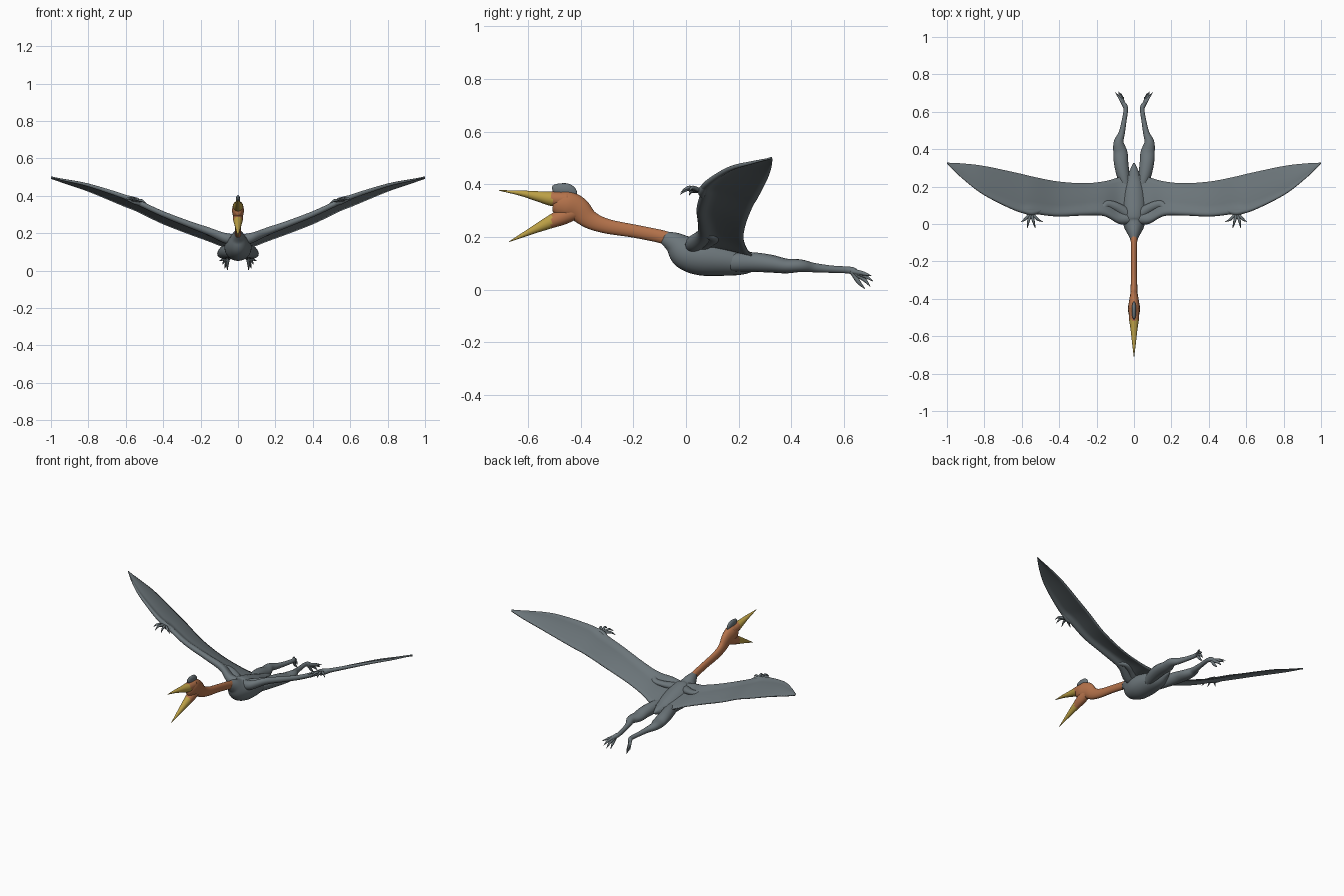
import bpy, bmesh, math
from mathutils import Vector


def material(name, rgb):
    m = bpy.data.materials.new(name)
    m.diffuse_color = (*rgb, 1)
    return m


GREY = material("slate grey skin", (0.15, 0.18, 0.195))
ORANGE = material("rusty orange skin", (0.46, 0.17, 0.07))
YELLOW = material("ochre beak", (0.50, 0.35, 0.06))


def spline(points, steps):
    """Catmull-Rom interpolation of rows of numbers."""
    out = []
    for i in range(len(points) - 1):
        a, b = points[max(i - 1, 0)], points[i]
        c, d = points[i + 1], points[min(i + 2, len(points) - 1)]
        for k in range(steps):
            t = k / steps
            out.append([0.5 * (2 * q + (r - p) * t + (2 * p - 5 * q + 4 * r - s) * t * t
                               + (3 * q - p - 3 * r + s) * t ** 3)
                        for p, q, r, s in zip(a, b, c, d)])
    out.append(list(points[-1]))
    return out


def loft(name, rings, mats, rule=None, mirror=False):
    """Skin closed rings, cap the ends, colour faces by a rule on the centre."""
    bm = bmesh.new()
    vr = [[bm.verts.new(p) for p in ring] for ring in rings]
    n = len(vr[0])
    for a, b in zip(vr, vr[1:]):
        for i in range(n):
            j = (i + 1) % n
            bm.faces.new((a[i], a[j], b[j], b[i]))
    bm.faces.new(vr[0])
    bm.faces.new(vr[-1])
    bmesh.ops.recalc_face_normals(bm, faces=bm.faces)
    for f in bm.faces:
        f.smooth = True
        if rule:
            f.material_index = rule(f.calc_center_median())
    me = bpy.data.meshes.new(name)
    bm.to_mesh(me)
    bm.free()
    for m in mats:
        me.materials.append(m)
    ob = bpy.data.objects.new(name, me)
    bpy.context.collection.objects.link(ob)
    if mirror:
        ob.modifiers.new("Mirror", 'MIRROR').use_mirror_merge = False
    return ob


def tube(name, points, mats, rule=None, mirror=False, steps=6, sides=16):
    """Elliptical tube through points (x, y, z, side radius, up radius)."""
    rows = spline(points, steps)
    rings = []
    for i, row in enumerate(rows):
        a, b = rows[max(i - 1, 0)], rows[min(i + 1, len(rows) - 1)]
        t = (Vector(b[:3]) - Vector(a[:3])).normalized()
        side = t.cross(Vector((0, 0, 1))).normalized()
        up = side.cross(t)
        rx, rz = max(row[3], 0.0008), max(row[4], 0.0008)
        rings.append([Vector(row[:3]) + side * rx * math.cos(q) + up * rz * math.sin(q)
                      for q in (2 * math.pi * k / sides for k in range(sides))])
    return loft(name, rings, mats, rule, mirror)


# Torso with short pointed tail
tube("torso", [(0, -0.085, 0.198, 0.018, 0.024), (0, -0.045, 0.178, 0.036, 0.042),
               (0, 0.0, 0.143, 0.058, 0.066), (0, 0.06, 0.127, 0.072, 0.073),
               (0, 0.14, 0.115, 0.068, 0.063), (0, 0.22, 0.105, 0.052, 0.047),
               (0, 0.28, 0.110, 0.026, 0.025), (0, 0.325, 0.112, 0.004, 0.006)],
     [GREY], sides=24)

# Neck flowing into the head, grey at the base
tube("neck_and_head", [(0, -0.04, 0.185, 0.022, 0.026), (0, -0.10, 0.203, 0.017, 0.025),
                       (0, -0.20, 0.223, 0.016, 0.025), (0, -0.30, 0.241, 0.017, 0.028),
                       (0, -0.365, 0.266, 0.019, 0.035), (0, -0.41, 0.305, 0.026, 0.047),
                       (0, -0.45, 0.322, 0.032, 0.052), (0, -0.485, 0.326, 0.028, 0.045),
                       (0, -0.505, 0.328, 0.018, 0.030)],
     [GREY, ORANGE], lambda c: 1 if c.y < -0.072 else 0)

# Open beak, upper and lower halves
tube("upper_beak", [(0, -0.45, 0.343, 0.028, 0.028), (0, -0.505, 0.345, 0.027, 0.028),
                    (0, -0.56, 0.354, 0.019, 0.020), (0, -0.63, 0.367, 0.011, 0.010),
                    (0, -0.71, 0.377, 0.001, 0.001)],
     [ORANGE, YELLOW], lambda c: 1 if c.y < -0.525 + (c.z - 0.32) * -0.2 + 0.02 else 0)
tube("lower_beak", [(0, -0.42, 0.298, 0.024, 0.030), (0, -0.47, 0.277, 0.027, 0.031),
                    (0, -0.52, 0.255, 0.021, 0.024), (0, -0.59, 0.222, 0.012, 0.013),
                    (0, -0.672, 0.182, 0.001, 0.001)],
     [ORANGE, YELLOW], lambda c: 1 if c.y < -0.51 else 0)

# Rounded crest on the skull
tube("crest", [(0, -0.508, 0.380, 0.003, 0.008), (0, -0.495, 0.382, 0.009, 0.019),
               (0, -0.455, 0.378, 0.012, 0.026), (0, -0.432, 0.368, 0.009, 0.020),
               (0, -0.42, 0.350, 0.003, 0.006)], [GREY])

# Wing stations: x, leading y, trailing y, leading z, trailing z, arm radius
STATIONS = [(0.02, 0.0, 0.265, 0.165, 0.125, 0.030), (0.08, 0.0, 0.25, 0.178, 0.130, 0.028),
            (0.16, 0.042, 0.228, 0.212, 0.160, 0.022), (0.27, 0.045, 0.218, 0.252, 0.200, 0.018),
            (0.41, 0.040, 0.228, 0.307, 0.255, 0.016), (0.54, 0.055, 0.253, 0.367, 0.318, 0.016),
            (0.62, 0.065, 0.272, 0.400, 0.350, 0.013), (0.80, 0.153, 0.310, 0.457, 0.425, 0.009),
            (0.92, 0.245, 0.324, 0.482, 0.466, 0.006), (1.0, 0.322, 0.328, 0.497, 0.494, 0.002)]


def wing_section(row):
    x, yl, yt, zl, zt, r = row
    chord = max(yt - yl, 0.004)
    upper, lower = [], []
    for k in range(15):
        u = (k / 14) ** 1.6
        d = u * chord
        # round arm at the front, thin membrane behind it
        bulge = math.sqrt(max(0, 1 - ((d - r) / r) ** 2)) * r if d < r else \
            r * math.exp(-((d - r) / (1.6 * r)) ** 2)
        half = max(bulge, 0.003 * min(1, d / r))
        y, z = yl + d, zl + (zt - zl) * u ** 1.3 + 0.006 * math.sin(math.pi * u)
        upper.append(Vector((x, y, z + half)))
        lower.append(Vector((x, y, z - half)))
    return upper + lower[:0:-1]


loft("wing", [wing_section(r) for r in spline(STATIONS, 6)], [GREY], mirror=True)

# Upper arm folding back to the elbow
tube("upper_arm", [(0.03, 0.05, 0.165, 0.03, 0.026), (0.09, 0.09, 0.182, 0.024, 0.018),
                   (0.145, 0.105, 0.196, 0.020, 0.014), (0.18, 0.07, 0.215, 0.018, 0.015),
                   (0.24, 0.06, 0.24, 0.010, 0.012)], [GREY], mirror=True)

# Clawed fingers at the wrist
tube("wrist", [(0.50, 0.07, 0.352, 0.008, 0.010), (0.55, 0.062, 0.373, 0.017, 0.019),
               (0.61, 0.075, 0.396, 0.008, 0.010)], [GREY], mirror=True)
for i, (mid, tip) in enumerate([((0.515, 0.025, 0.375), (0.488, 0.012, 0.358)),
                                ((0.537, 0.012, 0.383), (0.528, -0.022, 0.362)),
                                ((0.565, 0.012, 0.388), (0.570, -0.020, 0.370)),
                                ((0.583, 0.025, 0.388), (0.603, 0.012, 0.372))]):
    tube(f"wing_finger_{i + 1}", [(0.55, 0.06, 0.373, 0.009, 0.009), (*mid, 0.007, 0.007),
                                  (*tip, 0.001, 0.001)], [GREY], mirror=True, sides=8)

# Trailing legs
tube("leg", [(0.035, 0.17, 0.105, 0.025, 0.035), (0.055, 0.25, 0.105, 0.034, 0.037),
             (0.068, 0.32, 0.099, 0.038, 0.034), (0.073, 0.38, 0.090, 0.038, 0.028),
             (0.082, 0.435, 0.091, 0.027, 0.024), (0.066, 0.485, 0.084, 0.017, 0.018),
             (0.053, 0.55, 0.078, 0.013, 0.014), (0.044, 0.61, 0.075, 0.012, 0.013),
             (0.050, 0.635, 0.071, 0.013, 0.014), (0.060, 0.65, 0.062, 0.008, 0.010)],
     [GREY], mirror=True)

# Spread toes with claws
for i, (mid, tip) in enumerate([((0.076, 0.672, 0.062), (0.100, 0.705, 0.052)),
                                ((0.072, 0.680, 0.052), (0.083, 0.710, 0.032)),
                                ((0.064, 0.675, 0.040), (0.070, 0.700, 0.012)),
                                ((0.057, 0.655, 0.030), (0.056, 0.680, 0.003))]):
    tube(f"toe_{i + 1}", [(0.051, 0.63, 0.070, 0.010, 0.010), (*mid, 0.007, 0.008),
                          (*tip, 0.001, 0.001)], [GREY], mirror=True, sides=8)
